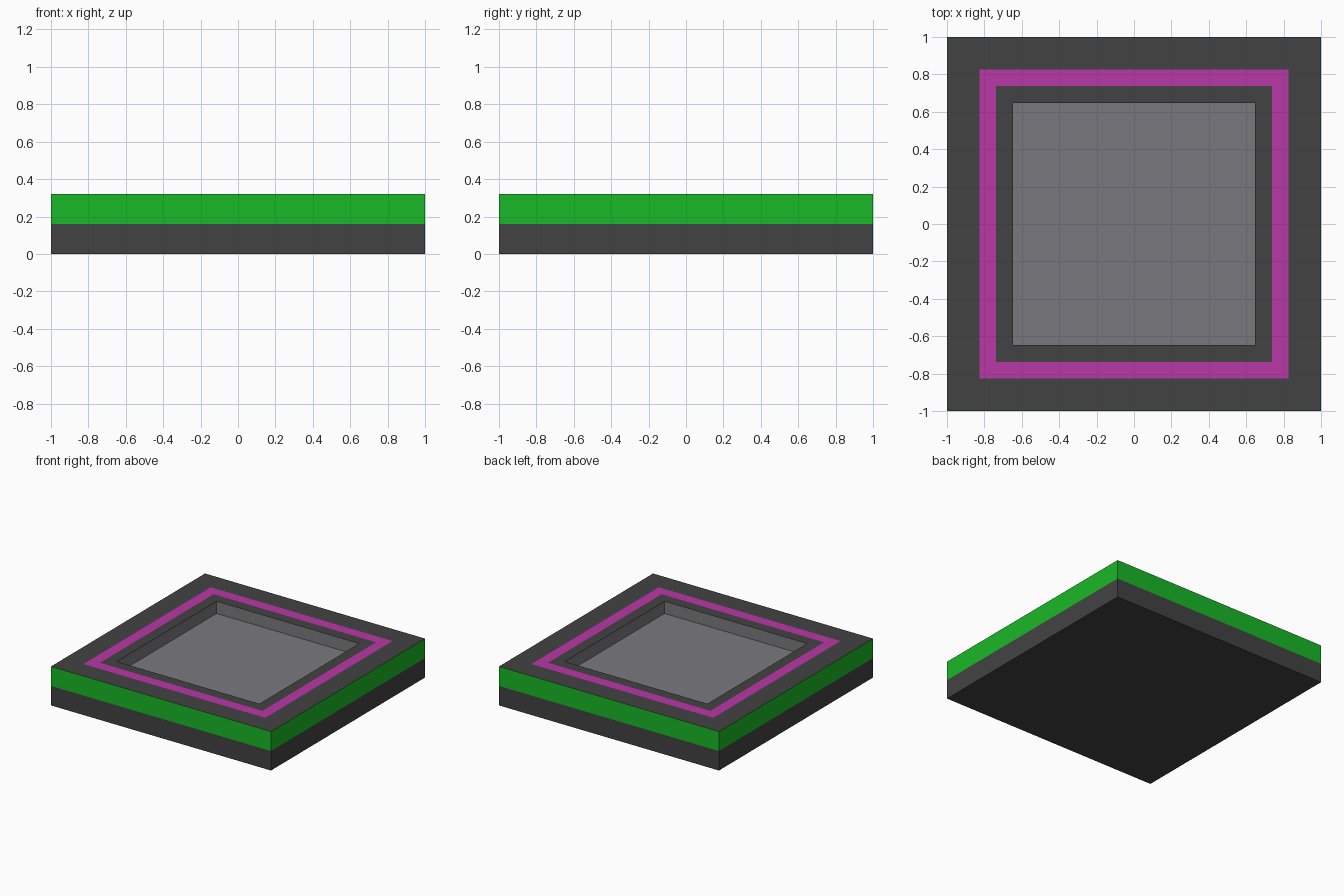
import bpy, bmesh

if "Cube" in bpy.data.objects:
    bpy.data.objects.remove(bpy.data.objects["Cube"])


def material(name, rgb):
    m = bpy.data.materials.new(name)
    m.diffuse_color = (*rgb, 1)
    m.use_nodes = True
    m.node_tree.nodes["Principled BSDF"].inputs["Base Color"].default_value = m.diffuse_color
    return m


DARK, GREEN, MAGENTA, GREY = range(4)
mats = [material("dark_grey", (0.055, 0.055, 0.055)),
        material("green", (0.01, 0.48, 0.02)),
        material("magenta", (0.48, 0.04, 0.38)),
        material("light_grey", (0.195, 0.19, 0.21))]

# Square loops from the base up the sides, across the rim and into the recess:
# (half width, height, colour of the band leading up to this loop)
LOOPS = [(1.0, 0.0, DARK),
         (1.0, 0.16, DARK),       # lower side band
         (1.0, 0.32, GREEN),      # upper side band
         (0.826, 0.32, DARK),     # outer rim
         (0.738, 0.32, MAGENTA),  # inlaid stripe
         (0.648, 0.32, DARK),     # inner rim
         (0.648, 0.22, GREY)]     # recess walls

bm = bmesh.new()


def face(verts, mat):
    bm.faces.new(verts).material_index = mat


prev = None
for half, z, mat in LOOPS:
    ring = [bm.verts.new((sx * half, sy * half, z))
            for sx, sy in ((-1, -1), (1, -1), (1, 1), (-1, 1))]
    if prev:
        for i in range(4):
            j = (i + 1) % 4
            face((prev[i], prev[j], ring[j], ring[i]), mat)
    else:
        face(ring[::-1], DARK)    # underside
    prev = ring
face(prev, GREY)                  # recess floor

mesh = bpy.data.meshes.new("square_tile")
bm.to_mesh(mesh)
bm.free()
for m in mats:
    mesh.materials.append(m)
tile = bpy.data.objects.new("square_tile", mesh)
bpy.context.collection.objects.link(tile)
